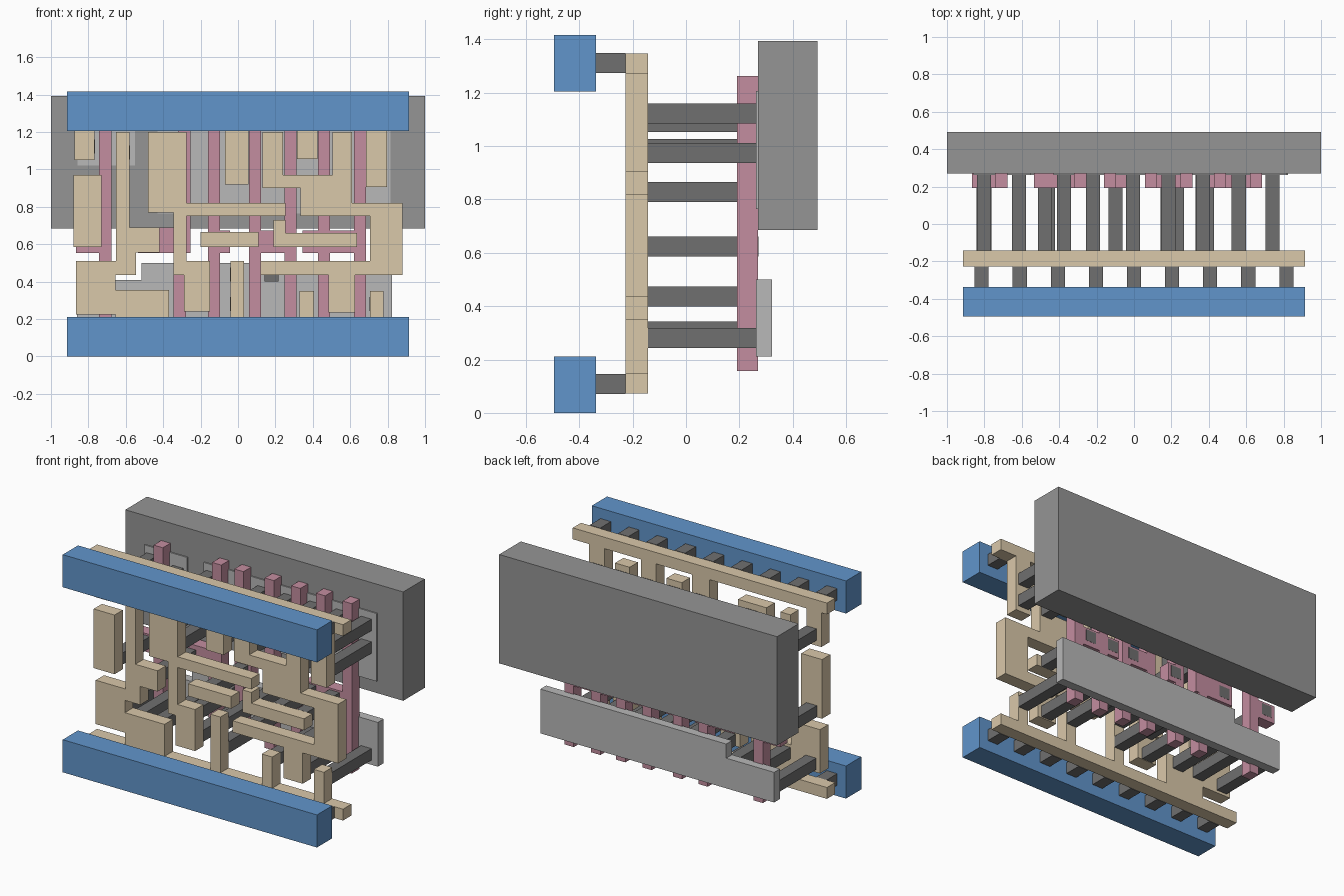
import bpy, bmesh


def material(name, rgb):
    m = bpy.data.materials.new(name)
    m.diffuse_color = (*rgb, 1)
    return m


WELL = material("dark_grey", (0.30, 0.30, 0.30))
DIFF = material("light_grey", (0.48, 0.48, 0.48))
PINK = material("pink", (0.55, 0.27, 0.35))
PLUG = material("charcoal", (0.16, 0.16, 0.16))
TAN = material("tan", (0.70, 0.58, 0.40))
BLUE = material("blue", (0.12, 0.30, 0.60))


def prism(name, outline, y, mat):
    """Extrude an (x, z) outline between two depths."""
    bm = bmesh.new()
    face = bm.faces.new([bm.verts.new((x, y[0], z)) for x, z in outline])
    ext = bmesh.ops.extrude_face_region(bm, geom=[face])
    verts = [v for v in ext["geom"] if isinstance(v, bmesh.types.BMVert)]
    bmesh.ops.translate(bm, verts=verts, vec=(0, y[1] - y[0], 0))
    bmesh.ops.recalc_face_normals(bm, faces=bm.faces)
    me = bpy.data.meshes.new(name)
    bm.to_mesh(me)
    bm.free()
    me.materials.append(mat)
    ob = bpy.data.objects.new(name, me)
    bpy.context.collection.objects.link(ob)
    return ob


def slab(name, x0, x1, z0, z1, y, mat):
    return prism(name, [(x0, z0), (x1, z0), (x1, z1), (x0, z1)], y, mat)


def plug(name, x, z, y):
    h = 0.0375
    slab(name, x - h, x + h, z - h, z + h, y, PLUG)


Y_WELL, Y_DIFF, Y_GATE = (0.27, 0.492), (0.262, 0.322), (0.192, 0.27)
Y_LOCAL, Y_RAIL = (-0.227, -0.142), (-0.495, -0.338)

# Back block and active strips
slab("back_block", -1, 1, 0.685, 1.393, Y_WELL, WELL)
prism("lower_strip", [(-0.86, 0.212), (0.823, 0.212), (0.823, 0.5), (-0.515, 0.5),
                      (-0.515, 0.408), (-0.86, 0.408)], Y_DIFF, DIFF)
slab("upper_strip_left", -0.857, -0.55, 1.02, 1.206, Y_DIFF, DIFF)
slab("upper_strip_right", -0.43, 0.815, 0.764, 1.206, Y_DIFF, DIFF)

# Pink upright bars
for x in (-0.709, -0.128, 0.091, 0.281, 0.46, 0.652):
    slab("gate_bar", x - 0.033, x + 0.033, 0.157, 1.262, Y_GATE, PINK)
prism("gate_bar_jogged", [(-0.345, 0.157), (-0.279, 0.157), (-0.279, 0.553), (-0.255, 0.553),
                          (-0.255, 1.262), (-0.321, 1.262), (-0.321, 0.69), (-0.535, 0.69),
                          (-0.535, 0.553), (-0.345, 0.553)], Y_GATE, PINK)

# Pink side pads between bars
for x0, x1 in ((-0.866, -0.742), (-0.095, -0.042), (0.124, 0.248), (0.345, 0.427), (0.493, 0.619)):
    slab("gate_pad", x0, x1, 0.553, 0.672, Y_GATE, PINK)

# Tan local wiring: rails behind the blue bars
slab("lower_tan_rail", -0.915, 0.915, 0.073, 0.147, Y_LOCAL, TAN)
slab("upper_tan_rail", -0.915, 0.915, 1.273, 1.347, Y_LOCAL, TAN)

# Tan fingers joined to the rails
for x0, x1, z in ((-0.655, -0.37, 0.355), (-0.04, 0.032, 0.51), (0.33, 0.405, 0.35), (0.705, 0.777, 0.35)):
    slab("lower_tan_finger", x0, x1, 0.147, z, Y_LOCAL, TAN)
for x0, x1, z in ((-0.875, -0.768, 1.05), (-0.07, 0.055, 0.92), (0.315, 0.425, 1.055), (0.685, 0.797, 0.905)):
    slab("upper_tan_finger", x0, x1, z, 1.273, Y_LOCAL, TAN)

# Tan free-standing wires
slab("input_plate", -0.88, -0.73, 0.585, 0.97, Y_LOCAL, TAN)
slab("middle_bar", -0.2, 0.11, 0.585, 0.665, Y_LOCAL, TAN)
prism("hooked_bar", [(0.19, 0.585), (0.635, 0.585), (0.635, 0.66), (0.255, 0.66),
                     (0.255, 0.73), (0.19, 0.73)], Y_LOCAL, TAN)
prism("left_wire", [(-0.865, 0.225), (-0.655, 0.225), (-0.655, 0.435), (-0.545, 0.435),
                    (-0.545, 0.555), (-0.42, 0.555), (-0.42, 0.69), (-0.58, 0.69),
                    (-0.58, 1.2), (-0.652, 1.2), (-0.652, 0.51), (-0.865, 0.51)], Y_LOCAL, TAN)
prism("centre_wire", [(-0.29, 0.24), (-0.15, 0.24), (-0.15, 0.51), (-0.275, 0.51),
                      (-0.275, 0.75), (0.255, 0.75), (0.255, 0.82), (-0.275, 0.82),
                      (-0.275, 1.2), (-0.48, 1.2), (-0.48, 0.77), (-0.345, 0.77),
                      (-0.345, 0.435), (-0.29, 0.435)], Y_LOCAL, TAN)
prism("right_wire", [(0.485, 0.235), (0.625, 0.235), (0.625, 0.435), (0.88, 0.435),
                     (0.88, 0.82), (0.61, 0.82), (0.61, 1.2), (0.505, 1.2),
                     (0.505, 0.97), (0.24, 0.97), (0.24, 1.2), (0.13, 1.2),
                     (0.13, 0.9), (0.335, 0.9), (0.335, 0.75), (0.705, 0.75),
                     (0.705, 0.51), (0.12, 0.51), (0.12, 0.435), (0.485, 0.435)], Y_LOCAL, TAN)

# Dark posts from wiring to the active strips
lower = {-0.8: (0.28,), -0.615: (0.3,), -0.46: (0.305,), -0.22: (0.28, 0.437), -0.005: (0.28, 0.437),
         0.18: (0.437,), 0.365: (0.305,), 0.56: (0.28, 0.437), 0.74: (0.28,)}
upper = {-0.803: (1.122,), -0.615: (1.09,), -0.375: (0.828, 0.975, 1.122), -0.005: (0.99, 1.122),
         0.185: (0.975, 1.122), 0.37: (1.122,), 0.56: (0.975, 1.122), 0.74: (0.975, 1.122)}
for table in (lower, upper):
    for x, heights in table.items():
        for z in heights:
            plug("strip_post", x, z, (-0.142, 0.266))

# Dark posts from wiring to the pink pads
for x in (-0.805, -0.475, -0.1, 0.23, 0.39, 0.56):
    plug("gate_post", x, 0.623, (-0.142, 0.271))

# Blue front bars with short dark posts
for name, z in (("lower", 0.0), ("upper", 1.204)):
    slab(name + "_blue_bar", -0.915, 0.915, z, z + 0.212, Y_RAIL, BLUE)
    for i in range(9):
        plug(name + "_bar_post", (i - 4) * 0.2036, z + 0.108, (-0.338, -0.227))
